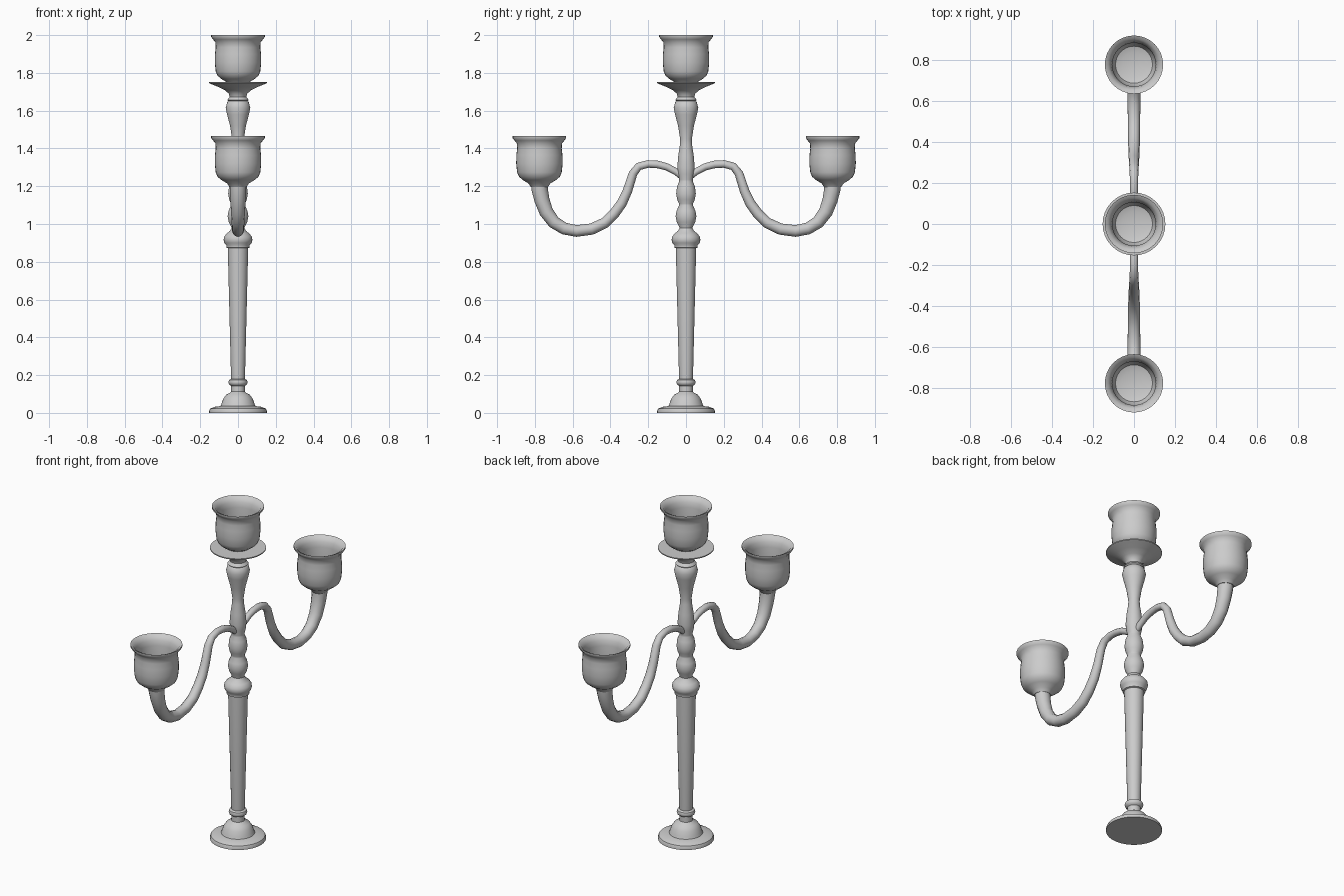
import bpy, bmesh, math

SEG = 32


def finish(name, bm, angle=40):
    bmesh.ops.remove_doubles(bm, verts=bm.verts, dist=1e-5)
    bmesh.ops.recalc_face_normals(bm, faces=bm.faces)
    me = bpy.data.meshes.new(name)
    bm.to_mesh(me)
    bm.free()
    ob = bpy.data.objects.new(name, me)
    bpy.context.collection.objects.link(ob)
    bpy.ops.object.select_all(action='DESELECT')
    ob.select_set(True)
    bpy.context.view_layer.objects.active = ob
    bpy.ops.object.shade_smooth_by_angle(angle=math.radians(angle))
    return ob


def skin(bm, rings):
    # bridge successive vertex rings and cap both ends
    for a, b in zip(rings, rings[1:]):
        n = len(a)
        for i in range(n):
            j = (i + 1) % n
            bm.faces.new((a[i], a[j], b[j], b[i]))
    bm.faces.new(rings[0])
    bm.faces.new(rings[-1])


def lathe(name, profile, y=0.0, z=0.0):
    bm = bmesh.new()
    angs = [2 * math.pi * i / SEG for i in range(SEG)]
    skin(bm, [[bm.verts.new((r * math.cos(a), y + r * math.sin(a), z + h))
               for a in angs] for r, h in profile])
    return finish(name, bm)


def arm(name, path, side, sides=12):
    # tapered tube swept along a path in the YZ plane
    bm = bmesh.new()
    rings = []
    for k, (y, z, r) in enumerate(path):
        p, q = path[max(k - 1, 0)], path[min(k + 1, len(path) - 1)]
        dy, dz = q[0] - p[0], q[1] - p[1]
        d = math.hypot(dy, dz)
        ny, nz = -dz / d, dy / d
        ring = []
        for i in range(sides):
            a = 2 * math.pi * i / sides
            c, s = r * math.cos(a), r * math.sin(a)
            ring.append(bm.verts.new((c, side * (y + ny * s), z + nz * s)))
        rings.append(ring)
    skin(bm, rings)
    return finish(name, bm, 50)


# Stepped foot, tapered shaft and collar
lathe("base_and_shaft", [
    (.153, 0), (.153, .01), (.148, .022), (.125, .032), (.092, .036),
    (.087, .05), (.078, .075), (.062, .097), (.04, .108), (.036, .112),
    (.036, .143), (.047, .15), (.051, .162), (.047, .174), (.036, .18),
    (.037, .19), (.054, .872), (.062, .875), (.062, .888), (.072, .9),
    (.076, .915), (.074, .932), (.06, .95), (.042, .963), (.034, .98)])

# Beaded stem, baluster and drip plate
lathe("stem_and_drip_plate", [
    (.034, .97), (.036, .985), (.049, 1.01), (.055, 1.04), (.05, 1.07),
    (.037, 1.098), (.037, 1.108), (.047, 1.13), (.052, 1.16), (.047, 1.2),
    (.036, 1.225), (.036, 1.235), (.043, 1.265), (.046, 1.3), (.041, 1.36),
    (.032, 1.42), (.031, 1.45), (.042, 1.52), (.058, 1.58), (.065, 1.615),
    (.057, 1.645), (.051, 1.65), (.057, 1.656), (.051, 1.664), (.044, 1.672),
    (.049, 1.69), (.068, 1.708), (.105, 1.726), (.14, 1.74), (.153, 1.746),
    (.153, 1.752), (.08, 1.752)])

# Candle cups: one shared hollow profile
cup = [(.045, 0), (.058, .02), (.088, .038), (.108, .055), (.118, .078),
       (.123, .125), (.122, .17), (.118, .205), (.12, .232), (.132, .247),
       (.142, .26), (.142, .27), (.125, .262), (.112, .24), (.106, .21),
       (.108, .15), (.104, .1), (.09, .07), (.06, .06)]
lathe("centre_cup", cup, 0, 1.73)

# S-curved arms, each ending in a cup
path = [(.0, 1.235, .018), (.05, 1.275, .018), (.1, 1.302, .019),
        (.15, 1.315, .02), (.2, 1.318, .02), (.25, 1.305, .021),
        (.28, 1.268, .023), (.31, 1.175, .025), (.34, 1.11, .027),
        (.38, 1.055, .028), (.43, 1.006, .029), (.5, .973, .03),
        (.58, .963, .031), (.645, .976, .032), (.7, 1.01, .034),
        (.74, 1.065, .037), (.762, 1.125, .04), (.774, 1.18, .043),
        (.776, 1.225, .045)]
for side, tag in ((1, "back"), (-1, "front")):
    arm(tag + "_arm", path, side)
    lathe(tag + "_cup", cup, side * .776, 1.195)
